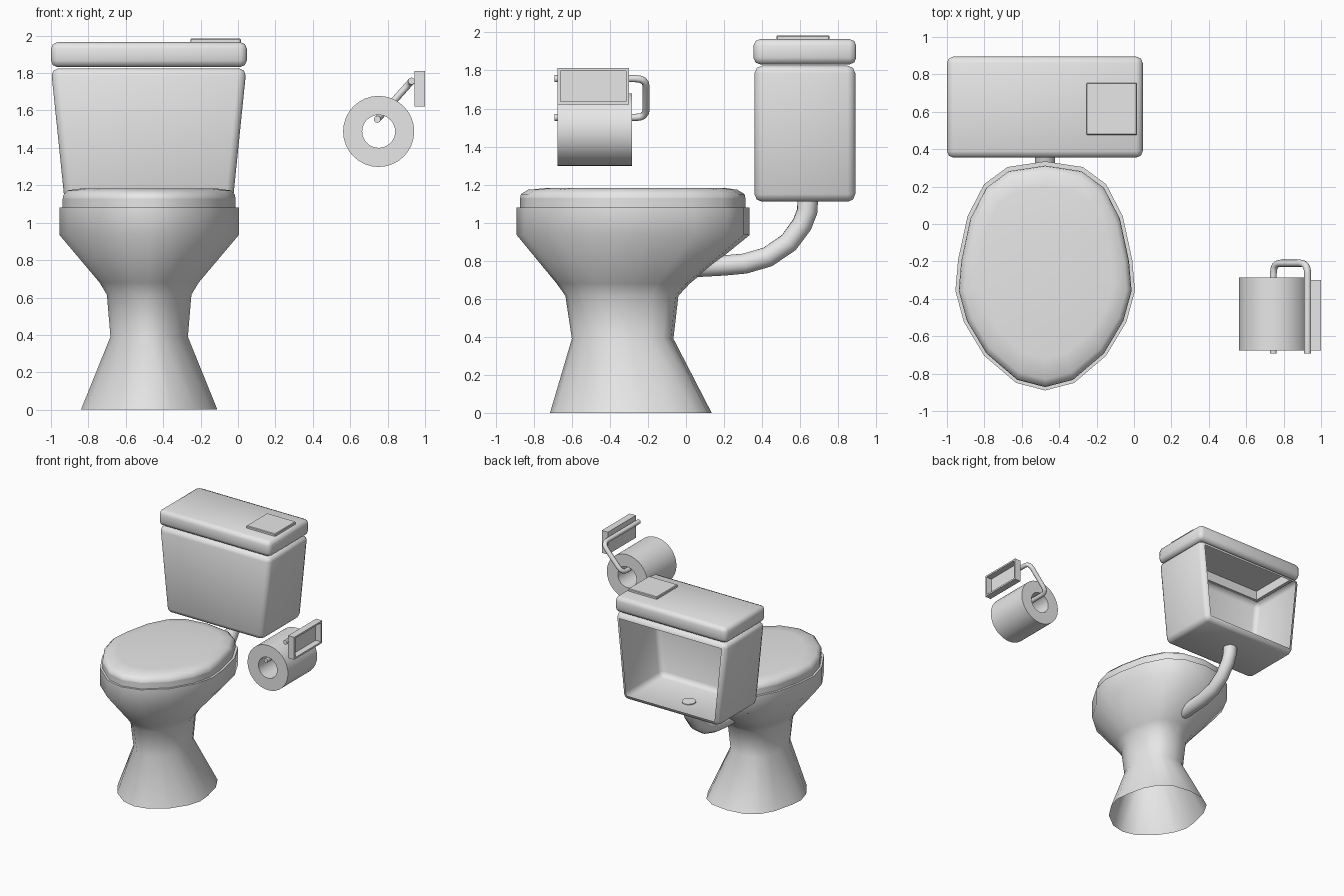
import bpy, bmesh, math
from mathutils import Vector

cube = bpy.data.objects.get("Cube")
if cube:
    bpy.data.objects.remove(cube, do_unlink=True)

grey = bpy.data.materials.new("light_grey")
grey.use_nodes = True
grey.diffuse_color = (0.8, 0.8, 0.8, 1)
grey.node_tree.nodes["Principled BSDF"].inputs["Base Color"].default_value = (0.8, 0.8, 0.8, 1)

CX = -0.475  # centre line of the bowl


def finish(name, bm, angle=55):
    bmesh.ops.recalc_face_normals(bm, faces=bm.faces)
    mesh = bpy.data.meshes.new(name)
    bm.to_mesh(mesh)
    bm.free()
    mesh.materials.append(grey)
    obj = bpy.data.objects.new(name, mesh)
    bpy.context.collection.objects.link(obj)
    bpy.ops.object.select_all(action='DESELECT')
    obj.select_set(True)
    bpy.context.view_layer.objects.active = obj
    bpy.ops.object.shade_smooth_by_angle(angle=math.radians(angle))
    return obj


def bridge(bm, a, b):
    for i in range(len(a)):
        j = (i + 1) % len(a)
        bm.faces.new((a[i], a[j], b[j], b[i]))


# Egg-shaped outline: half width and depth fractions, back to front
HALF = [(0, 1), (.42, .975), (.68, .9), (.865, .76), (.97, .57),
        (1, .435), (.906, .3), (.68, .152), (.323, .033), (0, 0)]
OUTLINE = HALF + [(-x, y) for x, y in HALF[-2:0:-1]]


def egg_loft(name, levels, cap_bottom, angle=55):
    """levels: (z, half width, front y, back y)"""
    bm = bmesh.new()
    rings = [[bm.verts.new((CX + x * w, lo + y * (hi - lo), z)) for x, y in OUTLINE]
             for z, w, lo, hi in levels]
    for a, b in zip(rings, rings[1:]):
        bridge(bm, a, b)
    bm.faces.new(rings[-1])
    if cap_bottom:
        bm.faces.new(rings[0])
    return finish(name, bm, angle)


def box(bm, lo, hi):
    geom = bmesh.ops.create_cube(bm, size=1)["verts"]
    for v in geom:
        v.co = Vector([lo[i] if v.co[i] < 0 else hi[i] for i in range(3)])


def round_edges(bm, offset, segments):
    bmesh.ops.bevel(bm, geom=bm.edges[:], offset=offset, segments=segments,
                    profile=0.5, affect='EDGES')
    bm.normal_update()


def main_face(bm, direction):
    """Largest face looking in the direction"""
    d = Vector(direction)
    return max((f for f in bm.faces if f.normal.dot(d) > 0.9), key=lambda f: f.calc_area())


def recess(bm, direction, rim, depth):
    face = main_face(bm, direction)
    bmesh.ops.inset_individual(bm, faces=[face], thickness=rim)
    inner = bmesh.ops.extrude_discrete_faces(bm, faces=[face])["faces"][0]
    bmesh.ops.translate(bm, verts=inner.verts[:], vec=Vector(direction) * -depth)


def rounded_path(points, radius, steps=4):
    pts = [Vector(p) for p in points]
    path = [pts[0]]
    for a, b, c in zip(pts, pts[1:], pts[2:]):
        p, q = b + (a - b).normalized() * radius, b + (c - b).normalized() * radius
        for k in range(steps + 1):
            t = k / steps
            path.append(p.lerp(b, t).lerp(b.lerp(q, t), t))
    return path + [pts[-1]]


def tube(name, path, radius, sides):
    bm = bmesh.new()
    path = [Vector(p) for p in path]
    rings, normal = [], None
    for i, p in enumerate(path):
        t = (path[min(i + 1, len(path) - 1)] - path[max(i - 1, 0)]).normalized()
        if normal is None:
            normal = t.orthogonal()
        normal = (normal - t * normal.dot(t)).normalized()
        side = t.cross(normal)
        rings.append([bm.verts.new(p + radius * (normal * math.cos(a) + side * math.sin(a)))
                      for a in (2 * math.pi * k / sides for k in range(sides))])
    for a, b in zip(rings, rings[1:]):
        bridge(bm, a, b)
    bm.faces.new(rings[0])
    bm.faces.new(rings[-1])
    return finish(name, bm)


# Pedestal and bowl, open underneath
egg_loft("bowl", [(0, .365, -.715, .135), (.39, .207, -.6, -.066), (.615, .226, -.634, -.04),
                  (.68, .265, -.68, .02), (.935, .48, -.89, .335), (1.08, .48, -.89, .335)], False, 60)

# Seat ring and closed lid
egg_loft("seat", [(1.075, .462, -.872, .312), (1.13, .462, -.872, .312)], True)
egg_loft("seat_lid", [(1.13, .462, -.872, .312), (1.15, .458, -.868, .308),
                      (1.173, .435, -.83, .27), (1.183, .36, -.72, .2)], True)

# Tank shell: tapered, open at the back and top
bm = bmesh.new()
box(bm, (-1, .36, 1.11), (.045, .89, 1.825))
for v in bm.verts:
    if v.co.z < 1.5:
        v.co.x = CX + (v.co.x - CX) * 0.86
round_edges(bm, .04, 2)
bmesh.ops.delete(bm, geom=[main_face(bm, (0, 1, 0)), main_face(bm, (0, 0, 1))], context='FACES')
finish("tank", bm)

# Tank lid, hollow underneath
bm = bmesh.new()
box(bm, (-1, .355, 1.832), (.047, .895, 1.965))
round_edges(bm, .035, 2)
recess(bm, (0, 0, -1), .03, .08)
finish("tank_lid", bm)

# Flush button
bm = bmesh.new()
box(bm, (-.255, .475, 1.955), (.015, .755, 1.985))
round_edges(bm, .005, 1)
finish("flush_button", bm, 30)

# Flush pipe from bowl to tank
tube("flush_pipe", [(CX, .02, .765), (CX, .2, .775), (CX, .31, .785), (CX, .43, .82),
                    (CX, .54, .895), (CX, .61, .99), (CX, .637, 1.06), (CX, .64, 1.118)], .055, 12)

# Paper roll with a through hole
bm = bmesh.new()
rings = [[bm.verts.new((.752 + r * math.cos(a), y, 1.488 + r * math.sin(a)))
          for a in (2 * math.pi * k / 32 for k in range(32))]
         for r, y in ((.19, -.675), (.19, -.285), (.088, -.285), (.088, -.675))]
for i in range(4):
    bridge(bm, rings[i], rings[(i + 1) % 4])
finish("paper_roll", bm, 40)

# Wall plate, recessed on the wall side
bm = bmesh.new()
box(bm, (.943, -.675, 1.622), (1, -.3, 1.812))
bm.normal_update()
recess(bm, (1, 0, 0), .02, .052)
finish("wall_plate", bm, 30)

# Bent wire holder
tube("roll_holder", rounded_path([(.928, -.692, 1.757), (.928, -.21, 1.757),
                                  (.745, -.21, 1.553), (.745, -.692, 1.553)], .055), .019, 10)
